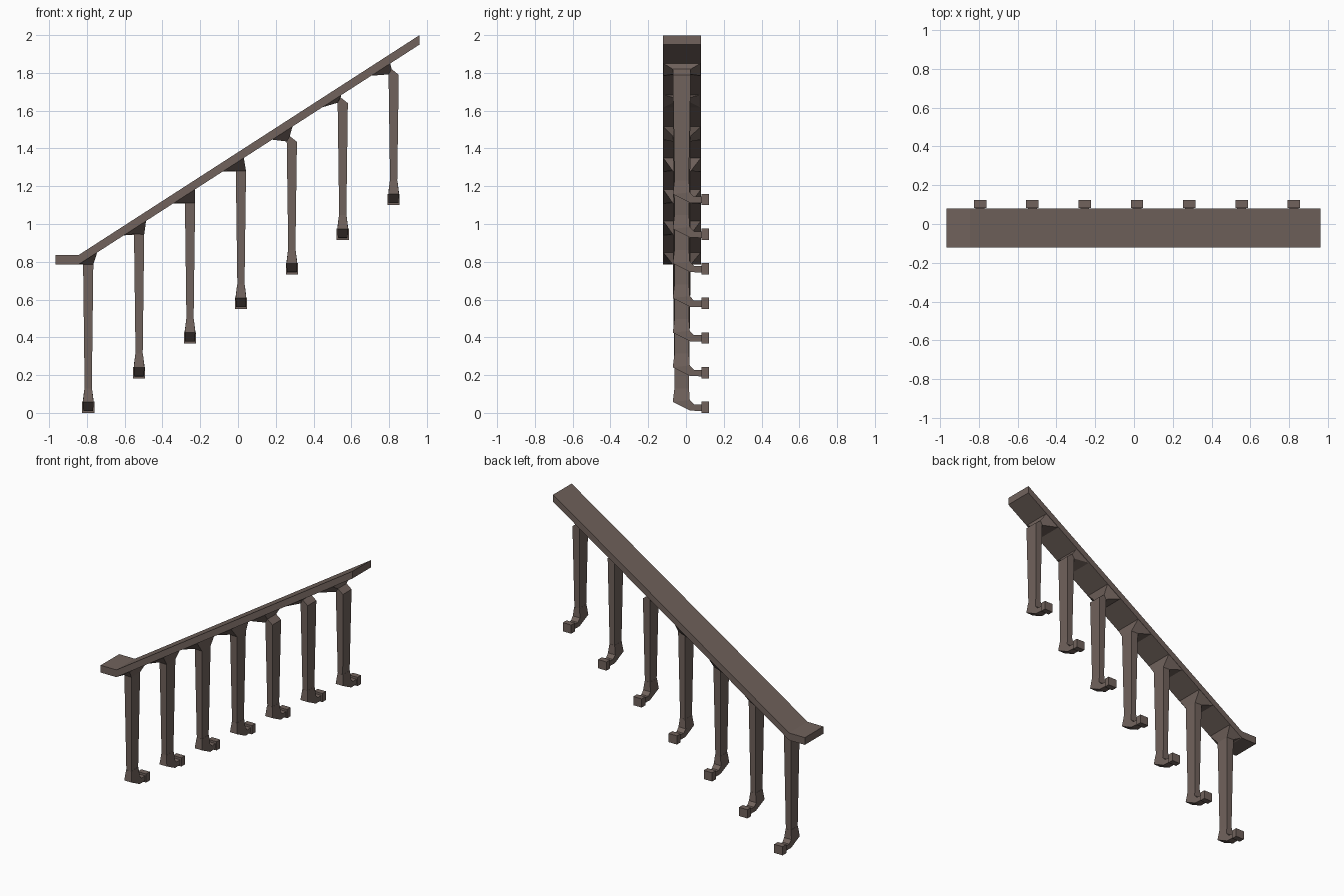
import bpy, bmesh

if "Cube" in bpy.data.objects:
    bpy.data.objects.remove(bpy.data.objects["Cube"])

COLOUR = (0.165, 0.124, 0.108, 1)
mat = bpy.data.materials.new("weathered brown")
mat.use_nodes = True
mat.diffuse_color = COLOUR
mat.node_tree.nodes["Principled BSDF"].inputs["Base Color"].default_value = COLOUR

Y_FRONT, Y_BACK = -0.122, 0.08     # rail depth
BEND_X, LOW_Z, SLOPE = -0.845, 0.785, 0.645


def loft(name, rings):
    """Skin a closed solid through rings with equal point counts."""
    bm = bmesh.new()
    loops = [[bm.verts.new(p) for p in ring] for ring in rings]
    for a, b in zip(loops, loops[1:]):
        for k in range(len(a)):
            n = (k + 1) % len(a)
            bm.faces.new((a[k], a[n], b[n], b[k]))
    bm.faces.new(loops[0])
    bm.faces.new(loops[-1])
    bmesh.ops.recalc_face_normals(bm, faces=bm.faces)
    mesh = bpy.data.meshes.new(name)
    bm.to_mesh(mesh)
    bm.free()
    mesh.materials.append(mat)
    ob = bpy.data.objects.new(name, mesh)
    bpy.context.collection.objects.link(ob)
    return ob


def underside(x):
    return LOW_Z + SLOPE * max(0, x - BEND_X)


def section(x, z, half, outer, inner):
    """Quad across x, from an outer (y, z) edge to an inner (y, z) edge."""
    return [(x + s * half, y, z + h) for s, (y, h) in
            ((-1, outer), (1, outer), (1, inner), (-1, inner))]


def span(left, right, y0, y1):
    """Quad from a left (x, z) edge to a right (x, z) edge."""
    return [(x, y, z) for (x, z), y in
            ((left, y0), (right, y0), (right, y1), (left, y1))]


# Handrail: short level end, then the long slope
loft("handrail", [
    [(x, Y_FRONT, underside(x)), (x, Y_BACK, underside(x)),
     (x, Y_BACK, underside(x) + 0.05), (x, Y_FRONT, underside(x) + 0.05)]
    for x in (-0.965, BEND_X, 0.96)])

TOPS = [0.785, 0.945, 1.11, 1.28, 1.435, 1.64, 1.79]
for i, top in enumerate(TOPS):
    x = -0.793 + 0.2695 * i
    z = 0.1833 * i

    # Tapered post
    shaft = section(x, z, 0.019, (-0.06, 0.13), (0.015, 0.13))
    head = section(x, top, 0.027, (-0.07, 0), (0.025, 0))
    loft("post", [shaft, head])

    # Flared bracket spreading to the full rail width
    cut, rise = (0.038, 0.03) if i > 3 else (0, 0)
    left = max(BEND_X, -0.87 + 0.262 * i)
    right = -0.745 + 0.2585 * i
    collar = span((x - 0.027, top + 0.002), (x + 0.027 - cut, top + rise), -0.07, 0.025)
    seat = span((left, underside(left) + 0.002),
                (right, underside(right) + 0.002), Y_FRONT, Y_BACK)
    loft("bracket", [head, collar, seat])

    # Boot bending back into a short arm
    loft("boot", [
        section(x, z, 0.020, (-0.061, 0.13), (0.016, 0.13)),
        section(x, z, 0.028, (-0.07, 0.058), (0.02, 0.068)),
        section(x, z, 0.026, (0.022, 0.012), (0.042, 0.045)),
        section(x, z, 0.022, (0.09, 0.01), (0.09, 0.045))])

    # Wall fixing block
    loft("fixing_block", [
        section(x, z, 0.032, (0.083, h), (0.123, h)) for h in (0, 0.06)])
